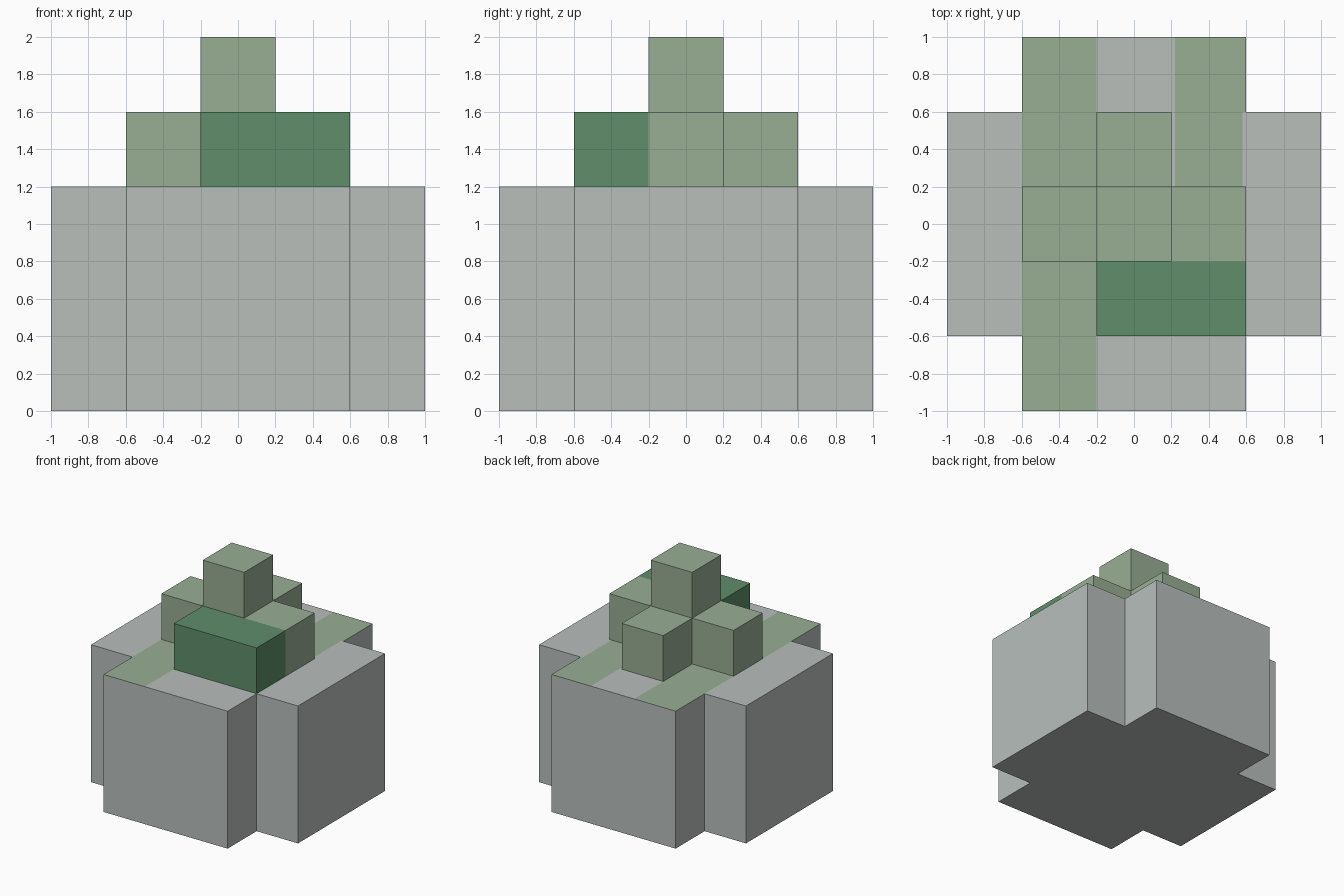
import bpy, bmesh
from mathutils import Vector

if "Cube" in bpy.data.objects:
    bpy.data.objects.remove(bpy.data.objects["Cube"])

S = 0.4      # block size
BASE = 1.2   # height of the pot


def material(name, rgb):
    m = bpy.data.materials.new(name)
    m.diffuse_color = (*rgb, 1)
    m.use_nodes = True
    m.node_tree.nodes["Principled BSDF"].inputs["Base Color"].default_value = m.diffuse_color
    return m


grey = material("stone grey", (0.48, 0.52, 0.50))
light = material("light green", (0.315, 0.423, 0.296))
dark = material("dark green", (0.115, 0.27, 0.145))


def finish(name, bm, mats):
    mesh = bpy.data.meshes.new(name)
    bm.to_mesh(mesh)
    bm.free()
    for m in mats:
        mesh.materials.append(m)
    ob = bpy.data.objects.new(name, mesh)
    bpy.context.collection.objects.link(ob)


# Blocks standing on the pot, as grid cells (x, y, level)
light_cells = [(0, 0, 0), (0, 0, 1), (-1, 0, 0), (1, 0, 0), (0, 1, 0)]
dark_cells = [(0, -1, 0), (1, -1, 0)]
filled = set(light_cells + dark_cells)


def blocks(name, cells, mat):
    """Join cells into one shell, keeping only the exposed faces."""
    bm = bmesh.new()
    for cell in cells:
        centre = Vector((cell[0] * S, cell[1] * S, BASE + (cell[2] + 0.5) * S))
        for axis in range(3):
            for sign in (-1, 1):
                n = Vector((0, 0, 0))
                n[axis] = sign
                near = tuple(int(c + d) for c, d in zip(cell, n))
                if near in filled or near[2] < 0:
                    continue
                u = Vector((0, 0, 0))
                u[(axis + 1) % 3] = 1
                v = n.cross(u)
                bm.faces.new([bm.verts.new(centre + (n + u * a + v * b) * S / 2)
                              for a, b in ((-1, -1), (1, -1), (1, 1), (-1, 1))])
    bmesh.ops.remove_doubles(bm, verts=bm.verts[:], dist=1e-4)
    finish(name, bm, [mat])


blocks("plant_blocks", light_cells, light)
blocks("dark_leaf", dark_cells, dark)

# Pot: cross-shaped footprint, cut along the colour borders and extruded
xs = [-1, -0.6, -0.2, 0.2, 0.22, 0.58, 0.6, 1]
ys = [-1, -0.6, -0.2, 0.2, 0.6, 1]
bm = bmesh.new()
for x0, x1 in zip(xs, xs[1:]):
    for y0, y1 in zip(ys, ys[1:]):
        if abs(x0 + x1) > 1.2 and abs(y0 + y1) > 1.2:
            continue
        bm.faces.new([bm.verts.new((x, y, 0))
                      for x, y in ((x0, y0), (x1, y0), (x1, y1), (x0, y1))])
bmesh.ops.remove_doubles(bm, verts=bm.verts[:], dist=1e-4)
ext = bmesh.ops.extrude_face_region(bm, geom=bm.faces[:], use_keep_orig=True)
bmesh.ops.translate(bm, vec=(0, 0, BASE),
                    verts=[g for g in ext["geom"] if isinstance(g, bmesh.types.BMVert)])
bmesh.ops.recalc_face_normals(bm, faces=bm.faces[:])

# Flat leaf patches on the pot top; faces under the blocks are removed
covered = []
for f in bm.faces:
    c = f.calc_center_median()
    if c.z < BASE - 0.01:
        continue
    if (round(c.x / S), round(c.y / S), 0) in filled and abs(c.x) < 0.6:
        covered.append(f)
    left_strip = -0.6 < c.x < -0.2
    right_patch = c.y > 0.2 and 0.22 < c.x < (0.6 if c.y > 0.6 else 0.58)
    if left_strip or right_patch:
        f.material_index = 1
bmesh.ops.delete(bm, geom=covered, context='FACES')
finish("pot", bm, [grey, light])
